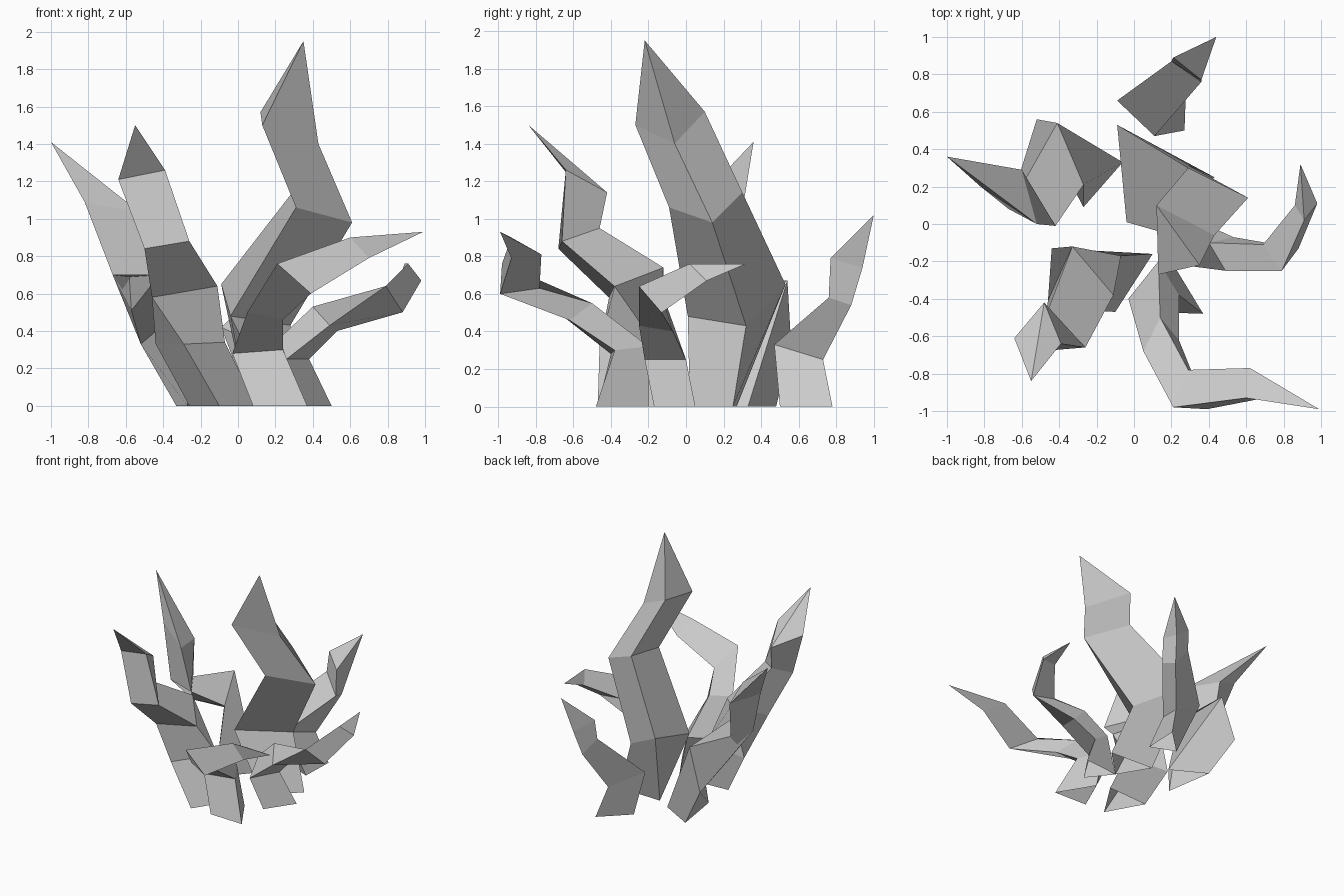
import bpy, bmesh


def spike(name, sections, tip):
    """Loft a three-sided bent spike, open at the foot, through triangular sections to a point."""
    bm = bmesh.new()
    rings = [[bm.verts.new(p) for p in s] for s in sections]
    for low, high in zip(rings, rings[1:]):
        for i in range(3):
            j = (i + 1) % 3
            bm.faces.new((low[i], low[j], high[j], high[i]))
    end = bm.verts.new(tip)
    for i in range(3):
        bm.faces.new((rings[-1][i], rings[-1][(i + 1) % 3], end))
    bmesh.ops.recalc_face_normals(bm, faces=bm.faces[:])
    mesh = bpy.data.meshes.new(name)
    bm.to_mesh(mesh)
    bm.free()
    obj = bpy.data.objects.new(name, mesh)
    bpy.context.collection.objects.link(obj)
    return obj


# tallest spike, in the middle
spike("tall_center_spike", [
    [(.20, .02, 0), (.43, .25, 0), (.05, .27, 0)],
    [(-.04, .01, .48), (.28, .32, .43), (-.09, .53, .65)],
    [(.31, -.09, 1.06), (.61, .14, .98), (.29, .30, 1.14)],
    [(.13, -.27, 1.50), (.43, -.06, 1.40), (.12, .10, 1.57)],
], (.35, -.22, 1.95))

# spike sweeping out to the back left
spike("back_left_spike", [
    [(-.27, .09, 0), (-.33, .48, 0), (-.06, .33, 0)],
    [(-.27, .21, .54), (-.52, .56, .33), (-.41, .54, .67)],
    [(-.42, -.01, .70), (-.57, .22, .51), (-.67, .08, .70)],
    [(-.52, .00, 1.03), (-.60, .29, .98), (-.82, .20, 1.09)],
], (-1.0, .36, 1.41))

# spike at the front left
spike("front_left_spike", [
    [(-.10, -.47, 0), (.10, -.16, 0), (-.26, -.18, 0)],
    [(-.29, -.46, .33), (-.07, -.17, .34), (-.44, -.13, .33)],
    [(-.46, -.41, .58), (-.11, -.38, .64), (-.33, -.12, .74)],
    [(-.50, -.68, .84), (-.26, -.66, .88), (-.46, -.46, .95)],
    [(-.64, -.61, 1.21), (-.39, -.64, 1.26), (-.48, -.42, 1.14)],
], (-.55, -.84, 1.50))

# low spike bending forward, then to the right
spike("front_spike", [
    [(.08, -.47, 0), (.37, -.48, 0), (.20, -.20, 0)],
    [(-.03, -.40, .28), (.24, -.38, .30), (.13, -.20, .32)],
    [(.05, -.68, .50), (.24, -.62, .46), (.14, -.50, .55)],
    [(.21, -.98, .76), (.39, -.99, .60), (.29, -.78, .63)],
    [(.60, -.93, .90), (.70, -.93, .79), (.62, -.77, .81)],
], (.99, -.99, .93))

# low spike hooking round on the right
spike("right_spike", [
    [(.35, -.17, 0), (.50, .05, 0), (.20, .02, 0)],
    [(.26, -.22, .25), (.38, 0, .25), (.22, -.05, .36)],
    [(.49, -.25, .43), (.53, -.07, .40), (.40, -.10, .53)],
    [(.79, -.25, .64), (.88, -.13, .50), (.69, -.11, .53)],
    [(.91, .02, .76), (.98, .11, .67), (.86, .10, .67)],
], (.89, .32, .76))

# small spike at the back
spike("back_spike", [
    [(.07, .58, 0), (.27, .50, 0), (.28, .78, 0)],
    [(-.09, .66, .42), (.11, .47, .33), (.20, .73, .25)],
    [(.20, .87, .70), (.36, .76, .58), (.33, .88, .54)],
    [(.21, .89, .86), (.36, .77, .79), (.37, .94, .74)],
], (.44, 1.0, 1.02))
